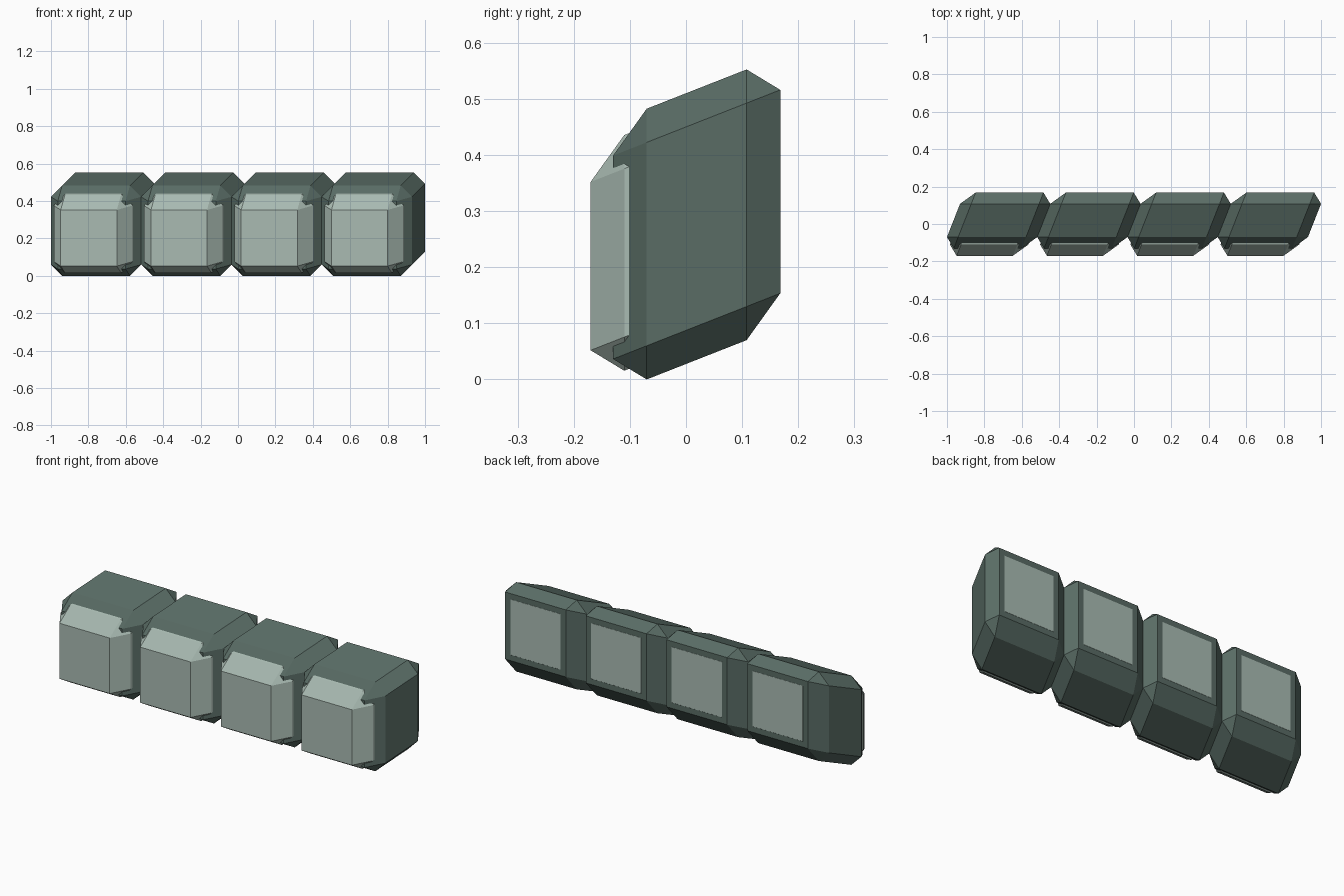
import bpy, bmesh
from mathutils import Matrix

if "Cube" in bpy.data.objects:
    bpy.data.objects.remove(bpy.data.objects["Cube"])

BEVEL = 0.06      # chamfer on every edge
SHEAR = 0.393     # x and z both slide with depth
PITCH = 0.4825    # block spacing


def material(name, rgb):
    m = bpy.data.materials.new(name)
    m.diffuse_color = (*rgb, 1)
    m.use_nodes = True
    m.node_tree.nodes["Principled BSDF"].inputs["Base Color"].default_value = m.diffuse_color
    return m


def sheared_block(name, cx, size, y0, y1, mat):
    """Chamfered square block, sheared to the right and up towards the back."""
    bm = bmesh.new()
    bmesh.ops.create_cube(bm, size=1)
    bmesh.ops.scale(bm, vec=(size, y1 - y0, size), verts=bm.verts)
    bmesh.ops.translate(bm, vec=(cx, (y0 + y1) / 2, PITCH / 2), verts=bm.verts)
    bmesh.ops.bevel(bm, geom=bm.edges[:], offset=BEVEL, segments=1,
                    profile=0.5, affect='EDGES', offset_type='OFFSET')
    # chamfer exactly BEVEL along each axis, then shear about y = -0.07
    shear = Matrix(((1, SHEAR, 0, 0.07 * SHEAR),
                    (0, 1, 0, 0),
                    (0, SHEAR, 1, 0.07 * SHEAR),
                    (0, 0, 0, 1)))
    bm.transform(shear)
    bmesh.ops.recalc_face_normals(bm, faces=bm.faces[:])
    mesh = bpy.data.meshes.new(name)
    bm.to_mesh(mesh)
    bm.free()
    mesh.materials.append(mat)
    obj = bpy.data.objects.new(name, mesh)
    bpy.context.collection.objects.link(obj)


dark = material("dark_shell", (0.10, 0.15, 0.13))
light = material("light_core", (0.40, 0.50, 0.45))

# four dark shells in a row, each with a lighter core showing front and back
for i in range(4):
    cx = -1 + PITCH * (i + 0.5)
    sheared_block(f"shell_{i + 1}", cx, PITCH, -0.13, 0.168, dark)
    sheared_block(f"core_{i + 1}", cx, 0.42, -0.17, 0.1685, light)
